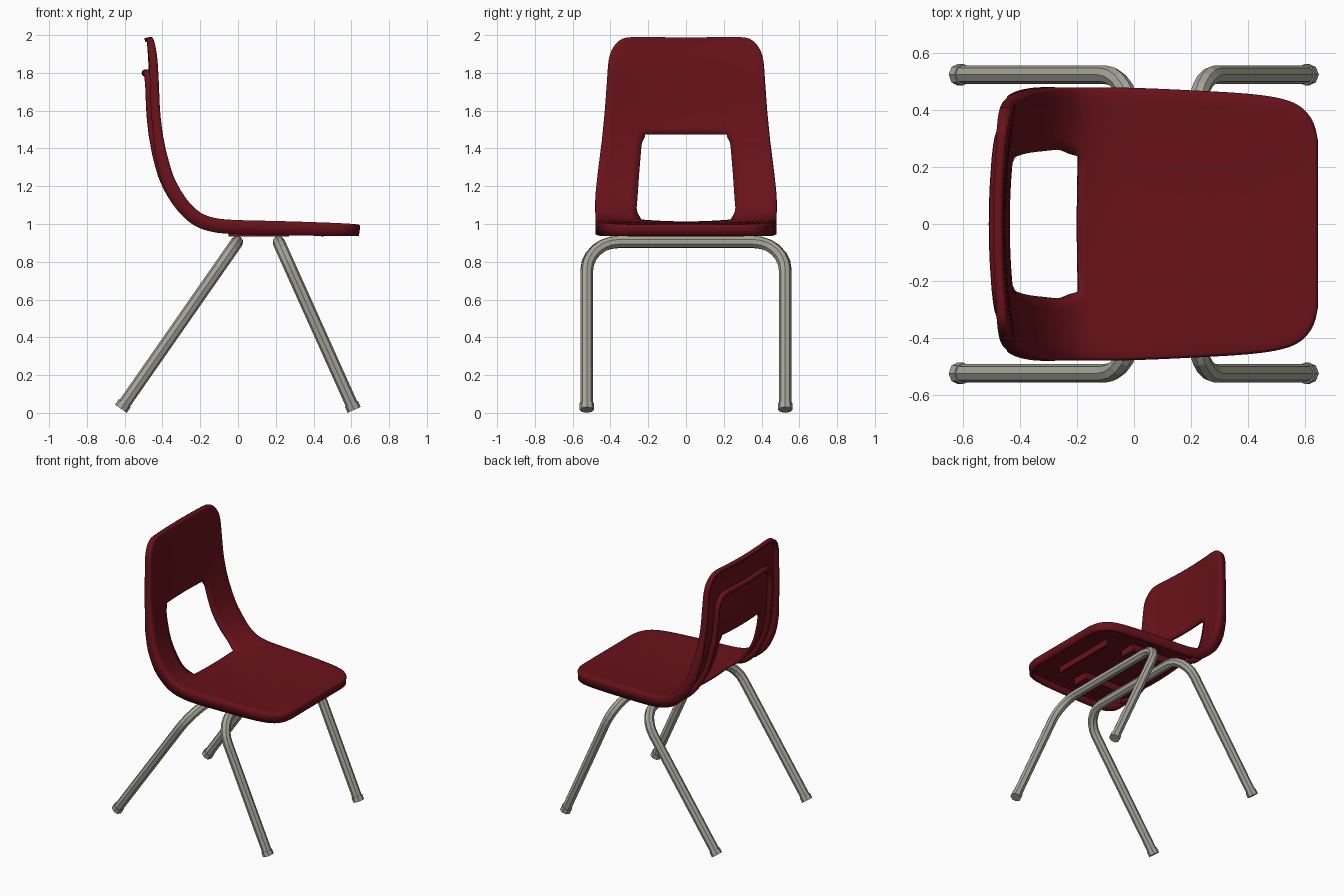
import bpy, bmesh
from math import sin, cos, pi, floor
from mathutils import Vector

if "Cube" in bpy.data.objects:
    bpy.data.objects.remove(bpy.data.objects["Cube"])


def material(name, rgb):
    m = bpy.data.materials.new(name)
    m.diffuse_color = (*rgb, 1)
    m.use_nodes = True
    m.node_tree.nodes["Principled BSDF"].inputs["Base Color"].default_value = m.diffuse_color
    return m


RED = material("red_plastic", (0.14, 0.006, 0.01))
STEEL = material("steel", (0.38, 0.38, 0.32))

# Side profile from back top to seat front: x, z, half width, half hole width
PROFILE = [
    (-.433, 1.988, .28, .17), (-.43, 1.975, .33, .19), (-.425, 1.935, .373, .21),
    (-.418, 1.87, .397, .22), (-.412, 1.75, .407, .225), (-.407, 1.6, .418, .22),
    (-.395, 1.48, .43, .215), (-.388, 1.44, .434, .232), (-.375, 1.37, .443, .24),
    (-.34, 1.25, .458, .25), (-.285, 1.15, .468, .257), (-.235, 1.09, .468, .26),
    (-.18, 1.05, .468, .237), (-.10, 1.028, .468, .24), (.02, 1.02, .466, .24),
    (.2, 1.016, .458, .235), (.4, 1.01, .446, .23), (.52, 1.006, .428, .22),
    (.585, 1.003, .398, .2), (.622, 1.0, .35, .18), (.637, .998, .29, .15)]
DISH = [(0, .03), (4, .04), (9, .045), (12, .04), (14, .015), (20, 0)]
RIM = [(0, .032), (3, .045), (6, .05), (10, .075), (15, .075), (20, .06)]
LAST = len(PROFILE) - 1
HOLE = (6, 12)
STEPS = 3


def keyed(keys, u):
    for (a, va), (b, vb) in zip(keys, keys[1:]):
        if u <= b:
            return va + (vb - va) * (u - a) / (b - a)
    return keys[-1][1]


def sample(u):
    i = min(int(floor(u)), LAST - 1)
    t = u - i
    p = [PROFILE[max(0, min(LAST, k))] for k in (i - 1, i, i + 1, i + 2)]
    return [b + .5 * t * (c - a + t * (2*a - 5*b + 4*c - d + t * (3*(b - c) + d - a)))
            for a, b, c, d in zip(*p)]


def normal(u):
    a, b = sample(max(0, u - .2)), sample(min(LAST, u + .2))
    return Vector((a[1] - b[1], 0, b[0] - a[0])).normalized()


def surface(u, y, depth=0):
    x, z = sample(u)[:2]
    sag = keyed(DISH, u) * max(0, 1 - (y / .45) ** 2)
    return Vector((x, y, z)) - normal(u) * (sag + depth)


def make_shell():
    bm = bmesh.new()
    us = [i / STEPS for i in range(LAST * STEPS + 1)]
    rows = []
    for u in us:
        w, h = sample(u)[2:]
        ys = [-w + (w - h) * k / 5 for k in range(5)]
        ys += [-h + 2 * h * k / 8 for k in range(9)]
        ys += [h + (w - h) * k / 5 for k in range(1, 6)]
        rows.append([(bm.verts.new(surface(u, y)), u, y) for y in ys])
    for i in range(len(rows) - 1):
        for j in range(18):
            if HOLE[0] <= us[i] < HOLE[1] - .01 and 5 <= j < 13:
                continue
            bm.faces.new([q[0] for q in (rows[i][j], rows[i + 1][j],
                                         rows[i + 1][j + 1], rows[i][j + 1])])
    # rounded, turned-back rim
    loop = (rows[0] + [r[-1] for r in rows[1:-1]] + rows[-1][::-1]
            + [r[0] for r in rows[-2:0:-1]])
    n = len(loop)
    prev = [q[0] for q in loop]
    for out, down in ((.007, .003), (.012, .012), (.012, None)):
        ring = []
        for i, (v, u, y) in enumerate(loop):
            t = loop[(i + 1) % n][0].co - loop[i - 1][0].co
            side = normal(u).cross(t).normalized()
            d = keyed(RIM, u) if down is None else down
            ring.append(bm.verts.new(v.co + side * out - normal(u) * d))
        for i in range(n):
            k = (i + 1) % n
            bm.faces.new((prev[i], prev[k], ring[k], ring[i]))
        prev = ring
    bmesh.ops.recalc_face_normals(bm, faces=bm.faces)
    bm.faces.ensure_lookup_table()
    if bm.faces[(len(rows) - 12) * 18 - 144].normal.z < 0:
        bmesh.ops.reverse_faces(bm, faces=bm.faces)
    me = bpy.data.meshes.new("seat_shell")
    bm.to_mesh(me)
    bm.free()
    ob = bpy.data.objects.new("seat_shell", me)
    bpy.context.collection.objects.link(ob)
    me.materials.append(RED)
    bpy.context.view_layer.objects.active = ob
    ob.select_set(True)
    bpy.ops.object.shade_smooth_by_angle(angle=.7)
    mod = ob.modifiers.new("thickness", 'SOLIDIFY')
    mod.thickness = .02
    mod.offset = -1


def tube(name, points, radius, mat, smooth=False):
    cu = bpy.data.curves.new(name, 'CURVE')
    cu.dimensions = '3D'
    cu.bevel_depth = radius
    cu.bevel_resolution = 2
    cu.use_fill_caps = True
    sp = cu.splines.new('POLY')
    sp.points.add(len(points) - 1)
    for p, co in zip(sp.points, points):
        p.co = (*co, 1)
    sp.use_smooth = smooth
    cu.materials.append(mat)
    ob = bpy.data.objects.new(name, cu)
    bpy.context.collection.objects.link(ob)


def box(name, lo, hi):
    lo, hi = Vector(lo), Vector(hi)
    bpy.ops.mesh.primitive_cube_add(size=1, location=(lo + hi) / 2)
    ob = bpy.context.object
    ob.name = name
    ob.scale = hi - lo
    ob.data.materials.append(RED)


def leg_frame(name, top_x, foot_x, foot_z):
    top, foot = Vector((top_x, 0, .905)), Vector((foot_x, 0, foot_z))
    down = (foot - top).normalized()
    half, r = .525, .17
    side = [foot + Vector((0, half, 0))]
    for k in range(7):
        a = pi / 2 * k / 6
        side.append(top + down * (r - r * sin(a)) + Vector((0, half - r + r * cos(a), 0)))
    mirrored = [Vector((p.x, -p.y, p.z)) for p in reversed(side)]
    tube(name, side + mirrored, .033, STEEL)
    # foot caps
    for s, label in ((1, "left"), (-1, "right")):
        end = foot + Vector((0, s * half, 0))
        tube(f"{name}_{label}_foot", [end, end - down * .035], .038, STEEL)


make_shell()

# Raised rib around the opening on the back
r_u, r_y, top_u, y_top = .9, .09, 3.6, .31
half_rib = [(12.4 - k * .4, .36 - (.36 - y_top) * k / 20) for k in range(20)]
half_rib += [(top_u + r_u * (1 - sin(a)), y_top - r_y * (1 - cos(a)))
             for a in (pi / 2 * k / 6 for k in range(7))]
half_rib += [(top_u, .14), (top_u, .07)]
rib = half_rib + [(top_u, 0)] + [(u, -y) for u, y in reversed(half_rib)]
tube("back_rib", [surface(u, y, .038) for u, y in rib], .02, RED, True)

# Mounting pads and stiffener under the seat
for s, label in ((1, "left"), (-1, "right")):
    box(f"mount_pad_{label}", (-.05, s * .25 - .06, .935), (.27, s * .25 + .06, .995))
box("front_stiffener", (.44, -.25, .935), (.455, .25, .99))

leg_frame("front_leg", .215, .615, .016)
leg_frame("rear_leg", -.005, -.62, .022)
